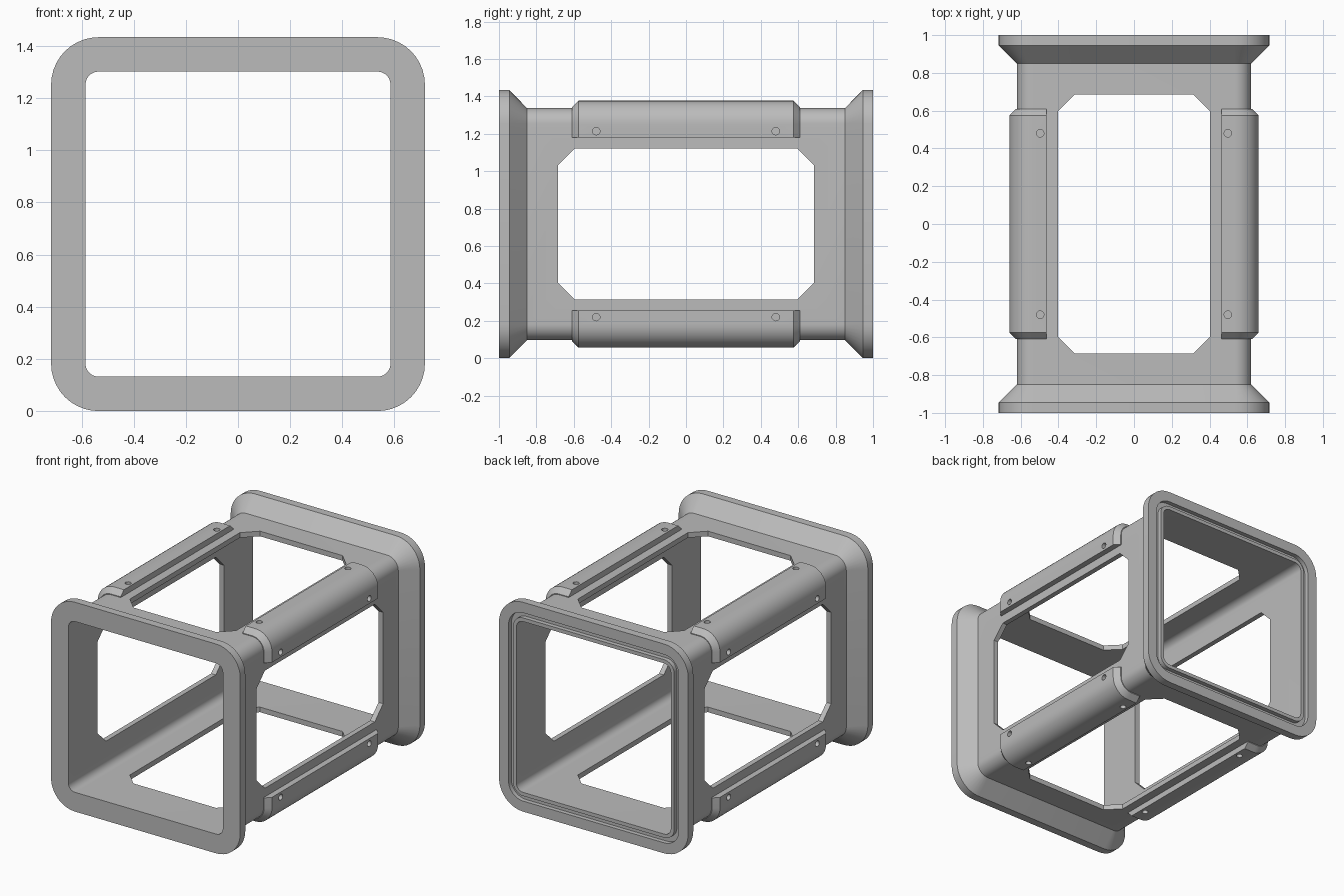
import bpy, bmesh, math
from mathutils import Matrix, Vector

if "Cube" in bpy.data.objects:
    bpy.data.objects.remove(bpy.data.objects["Cube"])

MID = 0.717      # height of the tube axis
CORE = 0.535     # all corner arcs share centres at this half width
SEGS = 10

grey = bpy.data.materials.new("machined grey")
grey.use_nodes = True
grey.diffuse_color = (0.5, 0.5, 0.5, 1)
grey.node_tree.nodes["Principled BSDF"].inputs["Base Color"].default_value = (0.5, 0.5, 0.5, 1)


def make_object(name, bm):
    bmesh.ops.recalc_face_normals(bm, faces=bm.faces)
    mesh = bpy.data.meshes.new(name)
    bm.to_mesh(mesh)
    bm.free()
    mesh.materials.append(grey)
    obj = bpy.data.objects.new(name, mesh)
    bpy.context.collection.objects.link(obj)
    return obj


def corner_path(turn):
    """Quarter arc as (centre, direction) pairs for one corner."""
    pairs = []
    for i in range(SEGS + 1):
        a = turn * math.pi / 2 + i / SEGS * math.pi / 2
        m = turn * math.pi / 2 + math.pi / 4
        centre = Vector((math.cos(m), math.sin(m))) * CORE * math.sqrt(2)
        pairs.append((centre, Vector((math.cos(a), math.sin(a)))))
    return pairs


def sweep(name, path, profile, closed):
    """Carry a closed (half width, y) profile along a path in the xz plane."""
    bm = bmesh.new()
    rings = []
    for centre, d in path:
        ring = []
        for half, y in profile:
            p = centre + d * (half - CORE)
            ring.append(bm.verts.new((p.x, y, p.y + MID)))
        rings.append(ring)
    n, k = len(rings), len(profile)
    for i in range(n if closed else n - 1):
        a, b = rings[i], rings[(i + 1) % n]
        for j in range(k):
            bm.faces.new((a[j], a[(j + 1) % k], b[(j + 1) % k], b[j]))
    if not closed:
        bm.faces.new(rings[0])
        bm.faces.new(rings[-1])
    return make_object(name, bm)


def cut(target, cutter):
    mod = target.modifiers.new("cut", "BOOLEAN")
    mod.operation = "DIFFERENCE"
    mod.solver = "EXACT"
    mod.object = cutter
    bpy.context.view_layer.objects.active = target
    bpy.ops.object.modifier_apply(modifier=mod.name)
    bpy.data.objects.remove(cutter)


def window_cutter(across_x):
    """Chamfered rectangular prism through two opposite walls."""
    w, l, c = 0.403, 0.685, 0.09
    quarter = [(w, l - c), (w - c, l)]
    outline = (quarter + [(-u, v) for u, v in reversed(quarter)]
               + [(-u, -v) for u, v in quarter]
               + [(u, -v) for u, v in reversed(quarter)])
    bm = bmesh.new()
    base = bm.faces.new([bm.verts.new((u, v, -1)) for u, v in outline])
    top = bmesh.ops.extrude_face_region(bm, geom=[base])["geom"]
    bmesh.ops.translate(bm, vec=(0, 0, 2), verts=[g for g in top if isinstance(g, bmesh.types.BMVert)])
    if across_x:
        bmesh.ops.rotate(bm, verts=bm.verts, matrix=Matrix.Rotation(math.pi / 2, 3, "Y"))
    bmesh.ops.translate(bm, vec=(0, 0, MID), verts=bm.verts)
    cutter = make_object("window_cutter", bm)
    cutter.hide_render = True
    return cutter


def hole_cutter(x, z, sx, sz):
    """Two screw holes in each of the two faces of a corner guard."""
    bm = bmesh.new()
    for y in (-0.48, 0.48):
        for side in (True, False):
            pos = (sx * 0.66, y, MID + sz * z) if side else (sx * x, y, MID + sz * 0.66)
            turn = Matrix.Rotation(math.pi / 2, 4, "Y") if side else Matrix()
            bmesh.ops.create_cone(bm, cap_ends=True, segments=20, radius1=0.02, radius2=0.02,
                                  depth=0.2, matrix=Matrix.Translation(pos) @ turn)
    cutter = make_object("hole_cutter", bm)
    cutter.hide_render = True
    return cutter


# Square tube with flared flanges and a seal groove in the back face
tube_profile = [(0.585, -1), (0.717, -1), (0.717, -0.945), (0.62, -0.85),
                (0.62, 0.85), (0.717, 0.945), (0.717, 1), (0.645, 1),
                (0.645, 0.97), (0.61, 0.97), (0.61, 1), (0.585, 1)]
loop = [pair for turn in range(4) for pair in corner_path(turn)]
body = sweep("flanged_tube", loop, tube_profile, True)
for across_x in (True, False):
    cut(body, window_cutter(across_x))
parts = [body]

# Corner guards with bevelled ends and screw holes
guard_profile = [(0.605, -0.61), (0.625, -0.61), (0.66, -0.575),
                 (0.66, 0.575), (0.625, 0.61), (0.605, 0.61)]
names = ["upper_left_guard", "upper_right_guard", "lower_right_guard", "lower_left_guard"]
for turn, name in enumerate(names):
    arc = corner_path(turn)
    first, last = arc[0], arc[-1]
    back = 0.073
    path = ([(first[0] - last[1] * back, first[1])] + arc
            + [(last[0] - first[1] * back, last[1])])
    guard = sweep(name, path, guard_profile, False)
    sx = 1 if arc[0][0].x > 0 else -1
    sz = 1 if arc[0][0].y > 0 else -1
    cut(guard, hole_cutter(0.497, 0.497, sx, sz))
    parts.append(guard)

# Smooth the rounded corners, keep machined edges sharp
for obj in parts:
    bpy.ops.object.select_all(action="DESELECT")
    obj.select_set(True)
    bpy.context.view_layer.objects.active = obj
    bpy.ops.object.shade_smooth_by_angle(angle=math.radians(30))
